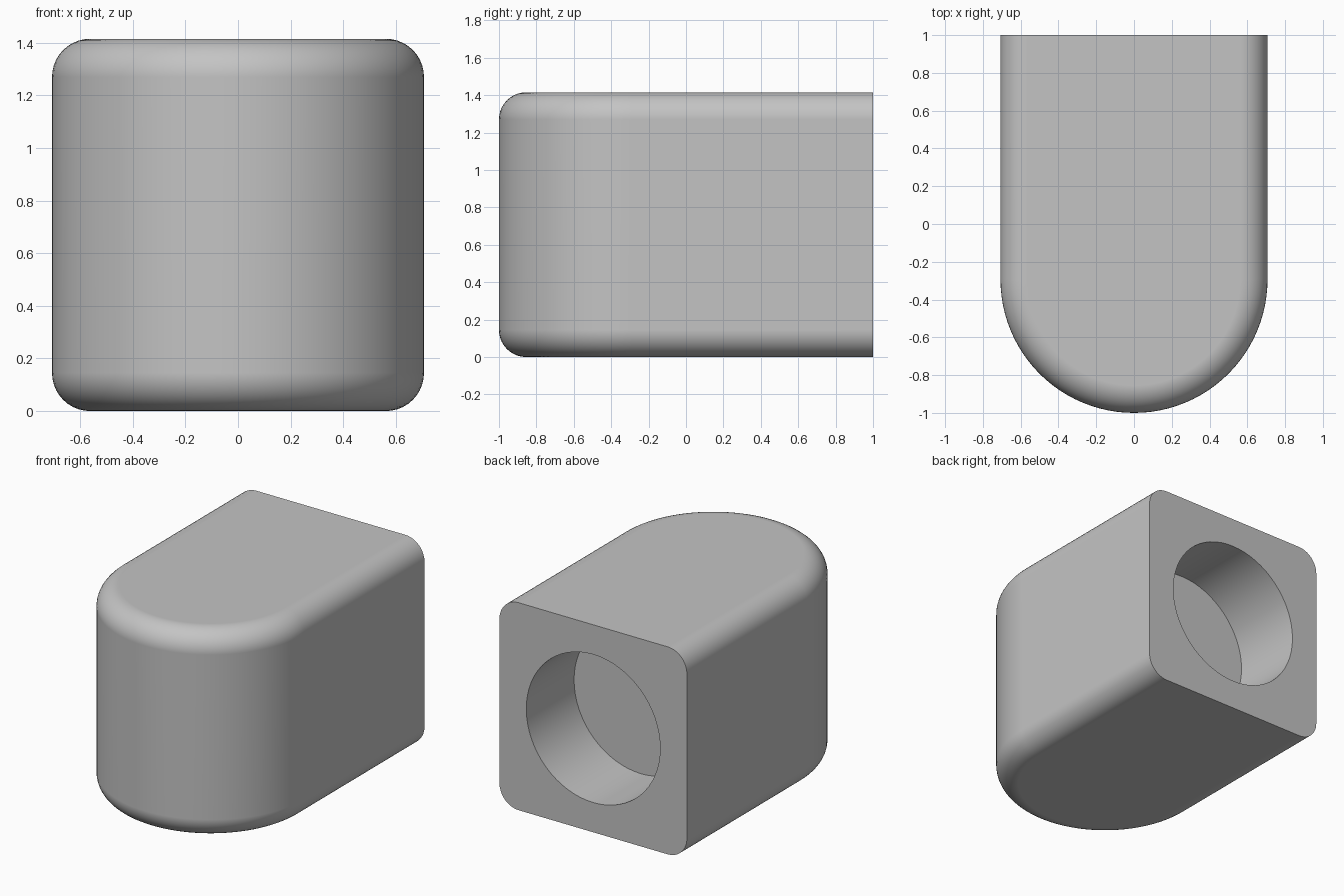
import bpy
import bmesh
from math import cos, sin, pi, radians
from mathutils import Matrix, Vector

default_cube = bpy.data.objects.get("Cube")
if default_cube:
    bpy.data.objects.remove(default_cube, do_unlink=True)

RADIUS = 0.707          # half width and radius of the rounded front
HEIGHT = 1.415
FILLET = 0.145
ARC_Y = RADIUS - 1      # centre of the rounded front
HOLE_RADIUS, HOLE_DEPTH = 0.505, 0.515
ARC_STEPS, FILLET_STEPS = 48, 10

grey = bpy.data.materials.new("plain grey")
grey.use_nodes = True
colour = (0.55, 0.55, 0.55, 1)
grey.diffuse_color = colour
grey.node_tree.nodes["Principled BSDF"].inputs["Base Color"].default_value = colour


def make_object(name, bm):
    bmesh.ops.recalc_face_normals(bm, faces=bm.faces)
    mesh = bpy.data.meshes.new(name)
    bm.to_mesh(mesh)
    bm.free()
    mesh.materials.append(grey)
    obj = bpy.data.objects.new(name, mesh)
    bpy.context.collection.objects.link(obj)
    return obj


def outline(bm, inset, z):
    """U-shaped outline, open end at the back."""
    r = RADIUS - inset
    points = [(-r, 1)]
    for i in range(ARC_STEPS + 1):
        a = pi + pi * i / ARC_STEPS
        points.append((r * cos(a), ARC_Y + r * sin(a)))
    points.append((r, 1))
    return [bm.verts.new((x, y, z)) for x, y in points]


# Body: stacked outlines with filleted top and bottom rims
layers = []
for i in range(FILLET_STEPS + 1):
    a = pi / 2 * i / FILLET_STEPS
    layers.append((FILLET * (1 - sin(a)), FILLET * (1 - cos(a))))
layers += [(inset, HEIGHT - z) for inset, z in reversed(layers)]

bm = bmesh.new()
rings = [outline(bm, inset, z) for inset, z in layers]
for low, high in zip(rings, rings[1:]):
    for i in range(len(low) - 1):
        bm.faces.new((low[i], low[i + 1], high[i + 1], high[i]))
bm.faces.new(rings[0])
bm.faces.new(rings[-1])
bm.faces.new([r[0] for r in rings] + [r[-1] for r in reversed(rings)])
body = make_object("body", bm)

# Round blind hole in the flat back
bm = bmesh.new()
turn = Matrix.Rotation(radians(90), 4, "X")
place = Matrix.Translation(Vector((0, 1, HEIGHT / 2)))
bmesh.ops.create_cone(bm, cap_ends=True, segments=64, radius1=HOLE_RADIUS,
                      radius2=HOLE_RADIUS, depth=2 * HOLE_DEPTH, matrix=place @ turn)
cutter = make_object("hole_cutter", bm)
cutter.hide_render = True

bpy.ops.object.select_all(action="DESELECT")
body.select_set(True)
bpy.context.view_layer.objects.active = body
cut = body.modifiers.new("hole", "BOOLEAN")
cut.operation = "DIFFERENCE"
cut.solver = "EXACT"
cut.object = cutter
bpy.ops.object.modifier_apply(modifier=cut.name)
bpy.data.objects.remove(cutter, do_unlink=True)

# Smooth curves, crisp back and hole edges
bpy.ops.object.shade_smooth_by_angle(angle=radians(30))
weighted = body.modifiers.new("flat_face_normals", "WEIGHTED_NORMAL")
weighted.keep_sharp = True
